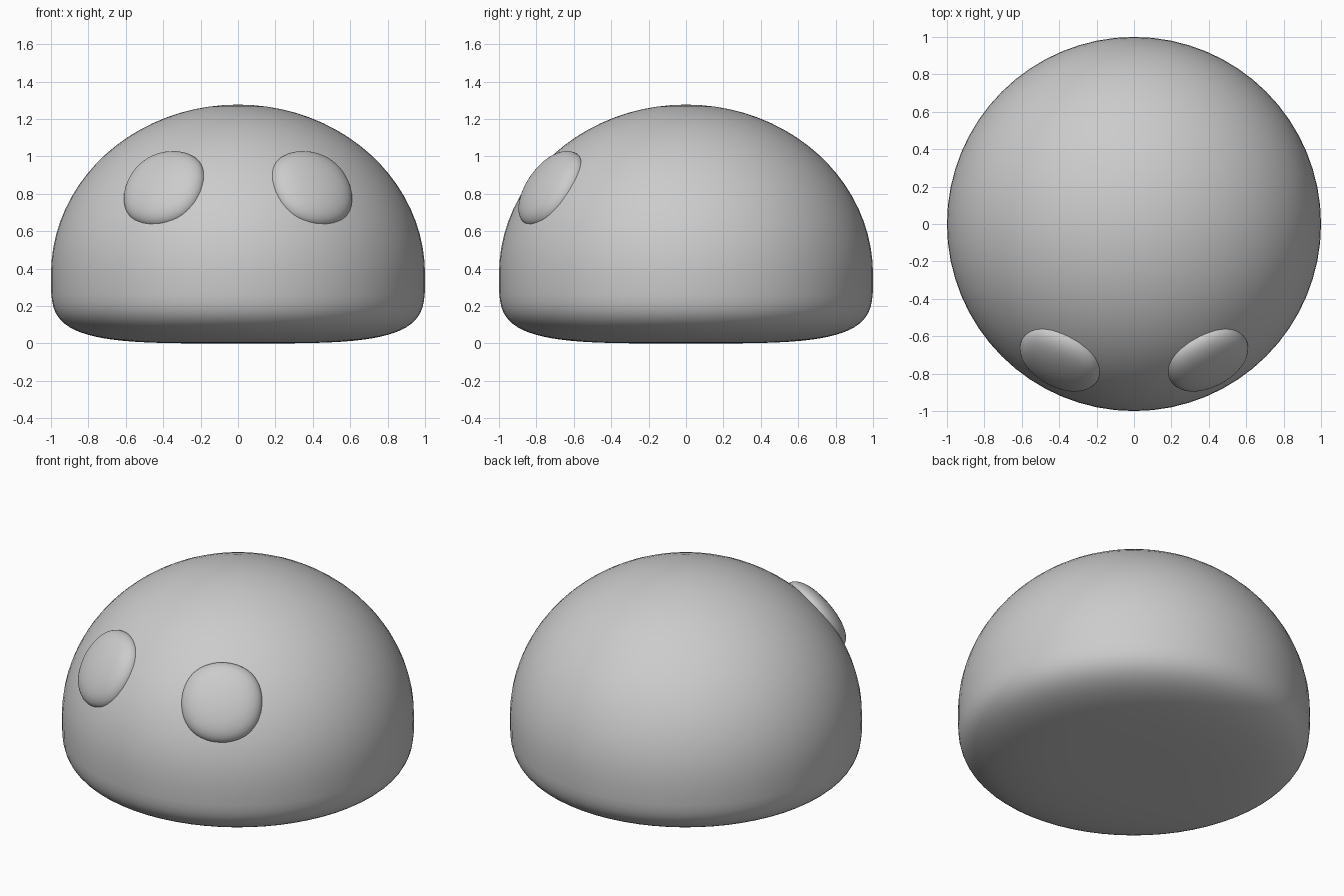
import bpy, bmesh, math
from mathutils import Vector, Matrix

if "Cube" in bpy.data.objects:
    bpy.data.objects.remove(bpy.data.objects["Cube"])

EQUATOR, TOP = 0.37, 1.277
SEGMENTS, RINGS = 64, 20


def add_object(name, bm):
    bmesh.ops.recalc_face_normals(bm, faces=bm.faces)
    for f in bm.faces:
        f.smooth = True
    mesh = bpy.data.meshes.new(name)
    bm.to_mesh(mesh)
    bm.free()
    obj = bpy.data.objects.new(name, mesh)
    bpy.context.collection.objects.link(obj)
    return obj


def arc(height, power):
    """Superellipse quarter from the axis to the equator."""
    pts = []
    for i in range(RINGS + 1):
        a = math.pi / 2 * i / RINGS
        pts.append((abs(math.sin(a)) ** (2 / power),
                    EQUATOR + height * max(math.cos(a), 0) ** (2 / power)))
    return pts


# Body: round dome on a softly flattened base
profile = arc(TOP - EQUATOR, 2.0) + arc(-EQUATOR, 4.0)[-2::-1]
bm = bmesh.new()
verts = [bm.verts.new((r, 0, z)) for r, z in profile]
edges = [bm.edges.new(pair) for pair in zip(verts, verts[1:])]
bmesh.ops.spin(bm, geom=verts + edges, cent=(0, 0, 0), axis=(0, 0, 1),
               angle=math.tau, steps=SEGMENTS, use_duplicate=False)
bmesh.ops.remove_doubles(bm, verts=bm.verts, dist=1e-4)
add_object("body", bm)

# Eyes: flattened rounded cubes lying along the dome surface
for side, name in ((-1, "eye_left"), (1, "eye_right")):
    bm = bmesh.new()
    bmesh.ops.create_cube(bm, size=2)
    normal = Vector((side * 0.40, -0.74, 0.54)).normalized()
    across = Vector((0, 0, 1)).cross(normal).normalized()
    up = normal.cross(across)
    frame = Matrix((across, up, normal)).transposed().to_4x4()
    eye = add_object(name, bm)
    eye.matrix_world = (Matrix.Translation((side * 0.393, -0.72, 0.826)) @ frame
                        @ Matrix.Diagonal((0.275, 0.275, 0.115, 1)))
    sub = eye.modifiers.new("round", 'SUBSURF')
    sub.levels = sub.render_levels = 4
